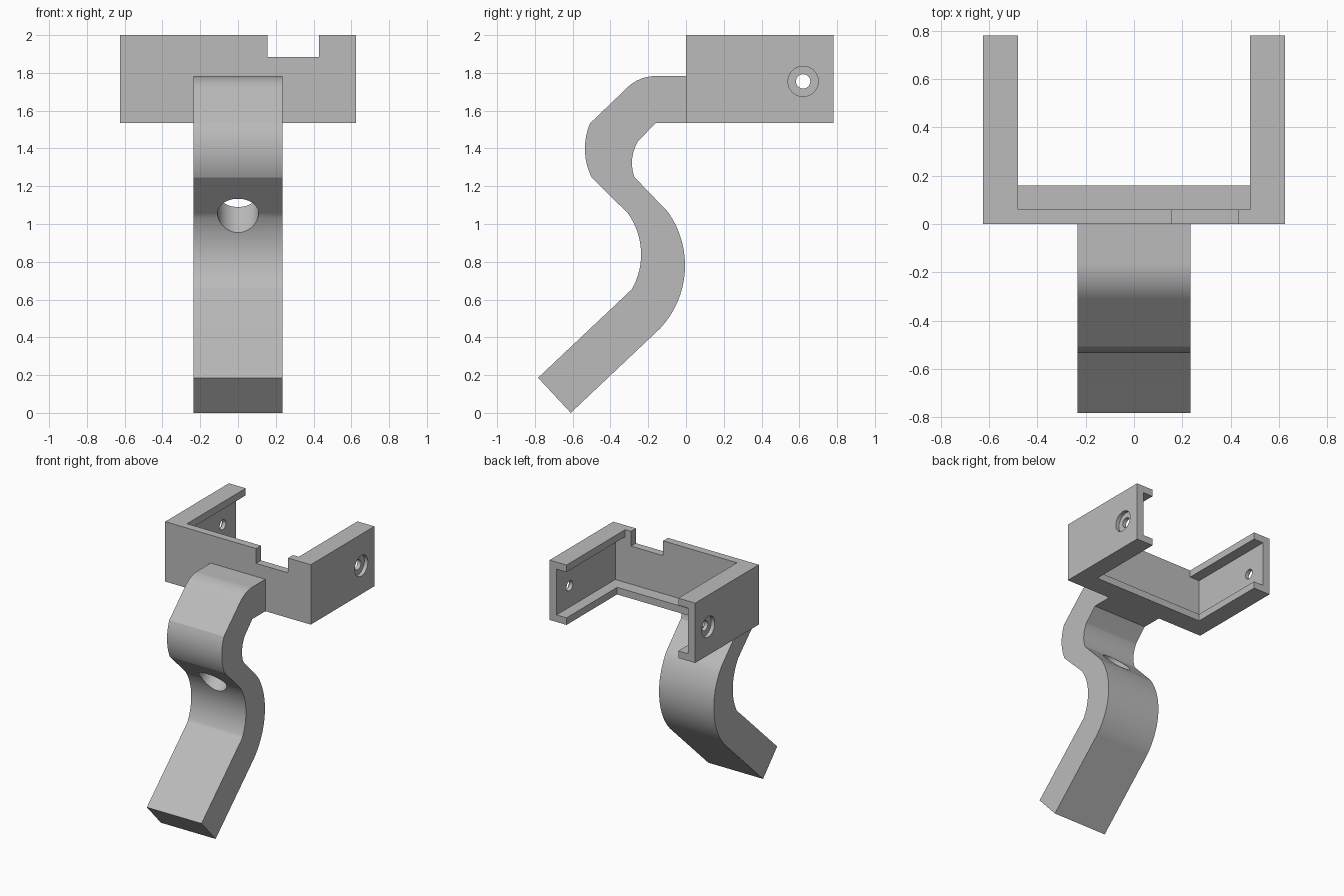
import bpy
import bmesh
from math import pi, radians
from mathutils import Vector, Matrix
from mathutils.geometry import intersect_line_line

if "Cube" in bpy.data.objects:
    bpy.data.objects.remove(bpy.data.objects["Cube"], do_unlink=True)

grey = bpy.data.materials.new("plain grey")
grey.use_nodes = True
colour = (0.5, 0.5, 0.5, 1)
grey.diffuse_color = colour
grey.node_tree.nodes["Principled BSDF"].inputs["Base Color"].default_value = colour


def to_object(name, bm):
    bmesh.ops.recalc_face_normals(bm, faces=bm.faces)
    mesh = bpy.data.meshes.new(name)
    bm.to_mesh(mesh)
    bm.free()
    mesh.materials.append(grey)
    obj = bpy.data.objects.new(name, mesh)
    bpy.context.collection.objects.link(obj)
    return obj


def box(name, low, high):
    low, high = Vector(low), Vector(high)
    bm = bmesh.new()
    bmesh.ops.create_cube(bm, size=1)
    for v in bm.verts:
        v.co = (low + high) / 2 + v.co * (high - low)
    return to_object(name, bm)


def rod(name, centre, axis, radius, length):
    bm = bmesh.new()
    turn = Vector((0, 0, 1)).rotation_difference(Vector(axis)).to_matrix().to_4x4()
    bmesh.ops.create_cone(bm, cap_ends=True, segments=48, radius1=radius, radius2=radius,
                          depth=length, matrix=Matrix.Translation(centre) @ turn)
    return to_object(name, bm)


def cut(obj, cutter):
    bpy.context.view_layer.objects.active = obj
    mod = obj.modifiers.new("cut", "BOOLEAN")
    mod.operation, mod.solver, mod.object = "DIFFERENCE", "EXACT", cutter
    bpy.ops.object.modifier_apply(modifier=mod.name)
    bpy.data.objects.remove(cutter, do_unlink=True)


def finish(obj):
    bpy.ops.object.select_all(action="DESELECT")
    obj.select_set(True)
    bpy.context.view_layer.objects.active = obj
    bpy.ops.object.shade_smooth_by_angle(angle=radians(20))
    mod = obj.modifiers.new("even shading", "WEIGHTED_NORMAL")
    mod.keep_sharp = True


def arc(a, b, c, steps=16):
    """Points on the circle from a through b to c."""
    a, b, c = (Vector((*p, 0)) for p in (a, b, c))
    z = Vector((0, 0, 1))
    m, n = (a + b) / 2, (b + c) / 2
    centre = intersect_line_line(m, m + z.cross(b - a), n, n + z.cross(c - b))[0]
    sweep = (a - centre).xy.angle_signed((c - centre).xy)
    return [(centre + Matrix.Rotation(-sweep * i / steps, 3, "Z") @ (a - centre)).xy
            for i in range(steps + 1)]


# Channelled bracket: a block hollowed into a U with lipped arms
W, D, LOW, TOP = 0.625, 0.78, 1.535, 2.0
WALL, LIP, INNER = 0.06, 0.055, 0.48
bracket = box("bracket", (-W, 0, LOW), (W, D, TOP))
cut(bracket, box("opening", (-INNER, 0.16, 1), (INNER, 1, 3)))
cut(bracket, box("upper_opening", (-INNER, WALL, LOW + LIP), (INNER, 1, 3)))
cut(bracket, box("channel", (-W + WALL, WALL, LOW + LIP), (W - WALL, 1, TOP - LIP)))
cut(bracket, box("notch", (0.155, -0.1, 1.885), (0.43, 0.1, 3)))

# Counterbored screw holes in both arms
for side in (-1, 1):
    cut(bracket, rod("bore", (side * W, 0.62, 1.755), (1, 0, 0), 0.08, 0.06))
    cut(bracket, rod("hole", (side * W, 0.62, 1.755), (1, 0, 0), 0.038, 0.4))
finish(bracket)

# Curved leg: side profile of lines and arcs, given as (y, z)
profile = [Vector((0.02, 1.783))]
profile += arc((-0.165, 1.783), (-0.247, 1.765), (-0.32, 1.713))
profile += arc((-0.508, 1.533), (-0.535, 1.395), (-0.5, 1.247))
profile += arc((-0.307, 1.056), (-0.238, 0.83), (-0.286, 0.655))
profile += [Vector((-0.783, 0.186)), Vector((-0.61, 0))]
profile += arc((-0.138, 0.446), (-0.005, 0.785), (-0.095, 1.063))
profile += arc((-0.272, 1.247), (-0.286, 1.33), (-0.254, 1.438))
profile += [Vector((-0.16, 1.535)), Vector((0.02, 1.535))]

bm = bmesh.new()
half = 0.235
face = bm.faces.new([bm.verts.new((-half, p.x, p.y)) for p in profile])
side = bmesh.ops.extrude_face_region(bm, geom=[face])
bmesh.ops.translate(bm, vec=(2 * half, 0, 0),
                    verts=[g for g in side["geom"] if isinstance(g, bmesh.types.BMVert)])
leg = to_object("curved_leg", bm)

# Slanted round hole through the leg
cut(leg, rod("leg_hole", (0, -0.26, 1.105), (0, 1, 1), 0.109, 0.6))
finish(leg)
